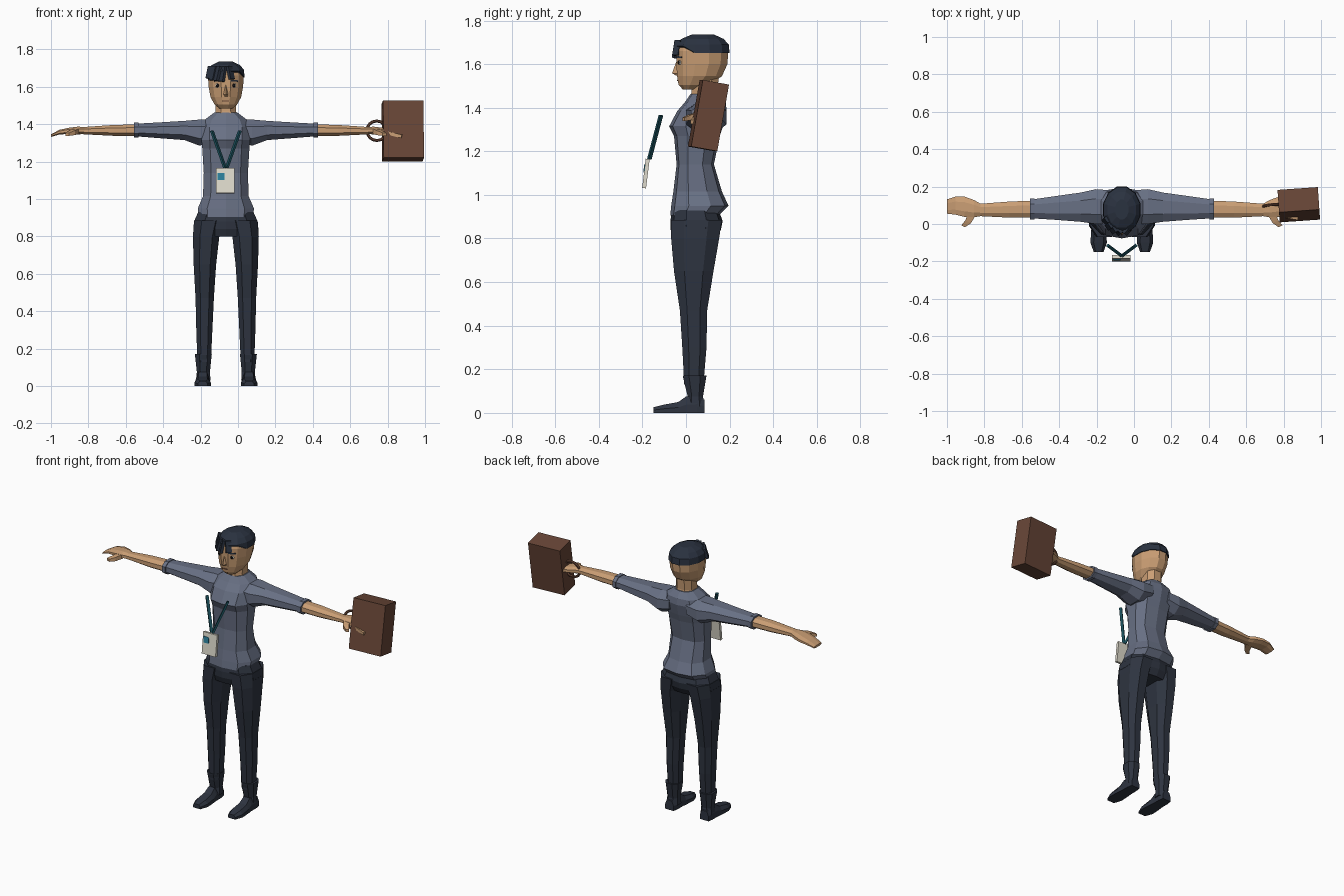
import bpy, bmesh, math
from mathutils import Vector, Matrix

if "Cube" in bpy.data.objects:
    bpy.data.objects.remove(bpy.data.objects["Cube"])

CX = -0.065  # body centre line


def material(name, r, g, b):
    m = bpy.data.materials.new(name)
    lin = [((c / 255 + 0.055) / 1.055) ** 2.4 for c in (r, g, b)]
    m.diffuse_color = (*lin, 1)
    m.use_nodes = True
    m.node_tree.nodes["Principled BSDF"].inputs["Base Color"].default_value = m.diffuse_color
    return m


SHIRT = material("slate_shirt", 104, 112, 132)
PANTS = material("dark_trousers", 46, 52, 64)
HAIR = material("dark_hair", 42, 50, 64)
SKIN = material("skin", 202, 158, 116)
BROWN = material("brown_leather", 104, 70, 55)
CARD = material("card_white", 222, 218, 204)
TEAL = material("teal_strap", 26, 80, 92)
BLUE = material("blue_print", 44, 128, 156)
DARK = material("eye_black", 28, 26, 30)


def finish(name, bm, mat):
    bmesh.ops.recalc_face_normals(bm, faces=bm.faces)
    me = bpy.data.meshes.new(name)
    bm.to_mesh(me)
    bm.free()
    me.materials.append(mat)
    ob = bpy.data.objects.new(name, me)
    bpy.context.collection.objects.link(ob)
    return ob


def loft(name, rings, mat):
    """Skin a closed tube through rings of points."""
    bm = bmesh.new()
    vs = [[bm.verts.new(p) for p in r] for r in rings]
    n = len(vs[0])
    for a, b in zip(vs, vs[1:]):
        for i in range(n):
            j = (i + 1) % n
            bm.faces.new((a[i], a[j], b[j], b[i]))
    bm.faces.new(vs[0])
    bm.faces.new(vs[-1])
    return finish(name, bm, mat)


def oval(u0, u1, v0, v1, n, power=1.0):
    """Oval outline inside a rectangle; power below 1 makes it squarer."""
    pts = []
    for i in range(n):
        a = 2 * math.pi * (i + 0.5) / n
        c, s = math.cos(a), math.sin(a)
        k = 1 / math.cos(math.pi / n)
        c, s = [max(-1, min(1, math.copysign(abs(t * k) ** power, t))) for t in (c, s)]
        pts.append(((u0 + u1) / 2 + c * (u1 - u0) / 2, (v0 + v1) / 2 + s * (v1 - v0) / 2))
    return pts


def upright(name, rows, mat, n=10, side=1, power=0.85):
    """Rows of z, x0, x1, y0, y1."""
    loft(name, [[(CX + side * x, y, z) for x, y in oval(x0, x1, y0, y1, n, power)]
                for z, x0, x1, y0, y1 in rows], mat)


def sideways(name, rows, mat, side, n=8, power=0.9):
    """Rows of x, y0, y1, z0, z1."""
    loft(name, [[(CX + side * x, y, z) for y, z in oval(y0, y1, z0, z1, n, power)]
                for x, y0, y1, z0, z1 in rows], mat)


def box(name, centre, size, mat, rot=None):
    bm = bmesh.new()
    rot = rot or Matrix()
    bmesh.ops.create_cube(bm, size=1, matrix=Matrix.Translation(centre) @ rot @ Matrix.Diagonal((*size, 1)))
    return finish(name, bm, mat)


def bar(name, p, q, width, depth, mat):
    p, q = Vector(p), Vector(q)
    rot = (q - p).to_track_quat('Z', 'Y').to_matrix().to_4x4()
    return box(name, (p + q) / 2, (width, depth, (q - p).length), mat, rot)


# Shirt body
upright("shirt", [(z, -w, w, y0, y1) for z, w, y0, y1 in (
    (0.905, .147, -.072, .15), (0.95, .15, -.068, .195), (1.015, .122, -.058, .165),
    (1.14, .118, -.043, .128), (1.27, .126, -.055, .155), (1.315, .13, -.077, .17),
    (1.385, .132, -.04, .187), (1.425, .112, -.005, .182), (1.462, .062, .02, .155))], SHIRT)

# Hips
upright("hips", [(z, -w, w, y0, y1) for z, w, y0, y1 in (
    (0.93, .148, -.064, .15), (0.88, .17, -.072, .168),
    (0.84, .174, -.07, .16), (0.80, .15, -.055, .135))], PANTS)

# Neck and head
upright("neck", [(1.44, -.06, .06, .02, .15), (1.47, -.055, .055, .025, .145),
                 (1.55, -.055, .055, .03, .15)], SKIN, 8)
upright("head", [(z, -w, w, y0, y1) for z, w, y0, y1 in (
    (1.483, .034, -.014, .05), (1.505, .06, -.034, .11), (1.545, .082, -.041, .165),
    (1.60, .092, -.044, .19), (1.66, .096, -.045, .194), (1.70, .085, -.033, .175))],
    SKIN, 12, power=1)

# Hair cap, with the hairline rising toward the forehead
cap = []
for z, w, y0, y1 in ((1.65, .100, -.047, .2), (1.69, .097, -.045, .196),
                     (1.716, .076, -.02, .172), (1.735, .036, .025, .13)):
    ring = oval(-w, w, y0, y1, 12)
    cap.append([(CX + x, y, z + (0.034 if z < 1.66 and y < 0.0 else 0)) for x, y in ring])
loft("hair_cap", cap, HAIR)
# Fringe locks swept to one side
for x, y, tip, lean in ((-.088, .012, 1.645, -.004), (-.066, -.018, 1.635, -.010),
                        (-.04, -.038, 1.632, -.014), (-.012, -.047, 1.628, -.012),
                        (.02, -.046, 1.640, .012)):
    bar("fringe_lock", (CX + x * .9, y + .012, 1.708), (CX + x + lean, y, tip), .034, .016, HAIR)

# Face
for s in (1, -1):
    for name, mat, r, y in (("eye_white", CARD, .015, -.026), ("pupil", DARK, .011, -.032)):
        bm = bmesh.new()
        bmesh.ops.create_icosphere(bm, subdivisions=1, radius=1, matrix=Matrix.Translation(
            (CX + s * .043, y, 1.607)) @ Matrix.Diagonal((r, .008, r * .9, 1)))
        finish(name, bm, mat)
    bar("eyebrow", (CX + s * .024, -.042, 1.633), (CX + s * .062, -.018, 1.631), .008, .008, HAIR)
loft("nose", [[(CX + x, y, z) for x, y in ((-w, -.036), (w, -.036), (0, tip))]
              for z, w, tip in ((1.548, .014, -.046), (1.558, .016, -.064), (1.61, .007, -.045))], SKIN)
box("mouth", (CX, -.037, 1.525), (.036, .008, .006), BROWN)

for s in (1, -1):
    # Trouser leg
    upright("trouser_leg", [
        (.885, .012, .170, -.07, .165), (.80, .035, .176, -.068, .152), (.65, .052, .172, -.055, .126),
        (.47, .064, .162, -.028, .097), (.30, .072, .158, -.017, .094), (.13, .08, .152, -.008, .08)],
        PANTS, 8, s)
    # Boot shaft and foot
    upright("boot_shaft", [(.172, .075, .166, -.014, .094), (.165, .076, .165, -.014, .093),
                           (.075, .085, .155, .008, .078), (.03, .082, .16, .0, .085)], PANTS, 8, s)
    loft("boot_foot", [[(CX + s * (.124 + x), y, z) for x, z in
                        ((-w, 0), (w, 0), (w, top * .5), (w * .6, top), (-w * .6, top), (-w, top * .5))]
                       for y, w, top in ((.085, .03, .06), (.05, .036, .08), (.0, .036, .075),
                                         (-.035, .04, .05), (-.10, .044, .038), (-.15, .026, .026))], PANTS)
    # Sleeve and cuff
    sideways("sleeve", [(.06, .0, .18, 1.31, 1.425), (.14, .0, .186, 1.285, 1.425),
                        (.22, .012, .168, 1.315, 1.418), (.35, .022, .15, 1.325, 1.41),
                        (.475, .03, .132, 1.335, 1.403)], SHIRT, s)
    sideways("sleeve_cuff", [(.468, .024, .137, 1.328, 1.408), (.492, .024, .137, 1.328, 1.408)], SHIRT, s)
    # Forearm, hand and thumb
    sideways("forearm", [(.47, .035, .125, 1.337, 1.399), (.60, .034, .12, 1.338, 1.396),
                         (.76, .042, .108, 1.346, 1.385)], SKIN, s)
    sideways("hand", [(.755, .042, .108, 1.347, 1.385), (.79, .036, .128, 1.346, 1.387),
                      (.84, .038, .146, 1.348, 1.381), (.89, .05, .146, 1.345, 1.370),
                      (.935, .055, .132, 1.332, 1.346)], SKIN, s)
    loft("thumb", [[(CX + s * (x + a), y + a * .5, z + b) for a, b in
                    ((-w, -w * .8), (w, -w * .8), (w, w * .8), (-w, w * .8))]
                   for x, y, z, w in ((.80, .055, 1.364, .018), (.822, .012, 1.354, .015),
                                      (.848, -.012, 1.346, .010))], SKIN)

# Index finger resting against the case front
bar("index_finger", (.76, .052, 1.362), (.875, .03, 1.335), .018, .018, SKIN)

# Briefcase and ring handle
tilt = Matrix.Rotation(math.radians(4), 4, 'Z') @ Matrix.Rotation(math.radians(-10), 4, 'X')
box("briefcase", (.881, .103, 1.364), (.216, .122, .31), BROWN, tilt)
bpy.ops.mesh.primitive_torus_add(major_radius=.053, minor_radius=.008, major_segments=16, minor_segments=6,
                                 location=(.742, .095, 1.365), rotation=(math.radians(80), 0, math.radians(4)))
handle = bpy.context.object
handle.name = "briefcase_handle"
handle.data.materials.append(BROWN)

# Lanyard straps and badge
for s in (1, -1):
    bar("lanyard_strap", (CX + s * .075, -.115, 1.365), (CX + s * .004, -.168, 1.165), .017, .012, TEAL)
lean = Matrix.Rotation(math.radians(-7), 4, 'X')
box("badge_card", (CX - .003, -.184, 1.098), (.098, .018, .135), CARD, lean)
box("badge_print", Vector((CX - .003, -.184, 1.098)) + lean @ Vector((-.023, -.010, .022)),
    (.036, .005, .038), BLUE, lean)
